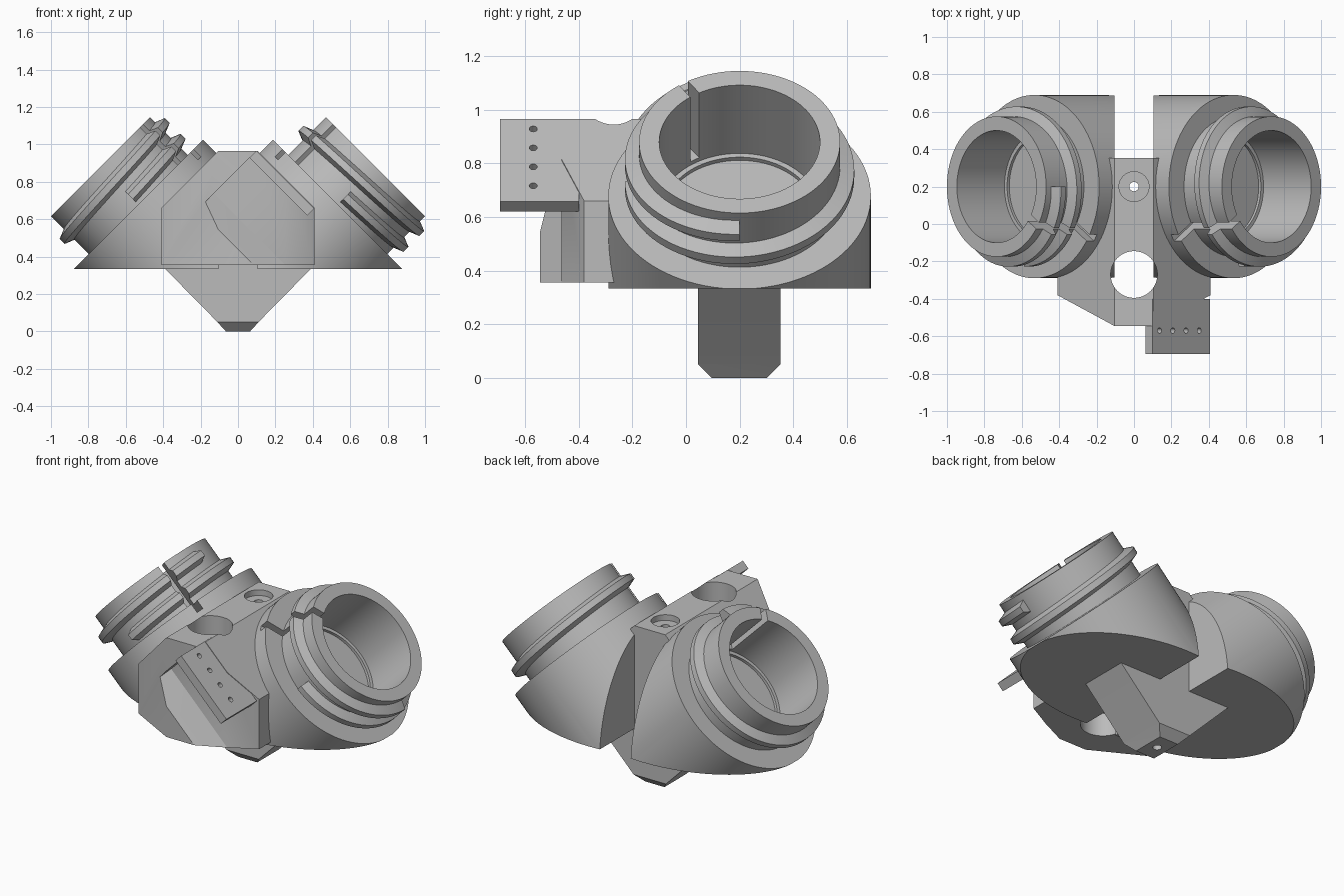
import bpy, bmesh
from math import pi, radians, cos, sin, sqrt
from mathutils import Matrix, Vector

cube = bpy.data.objects.get("Cube")
if cube:
    bpy.data.objects.remove(cube, do_unlink=True)

grey = bpy.data.materials.new("machined grey")
grey.use_nodes = True
colour = (0.5, 0.5, 0.5, 1)
grey.diffuse_color = colour
grey.node_tree.nodes["Principled BSDF"].inputs["Base Color"].default_value = colour

AXIS_Y = 0.2                       # depth of the two socket axes
U0 = 0.1025                        # axial distance of the pivot height
PIVOT = Vector((0, AXIS_Y, 0.145))


def make(name, bm, matrix=Matrix()):
    bm.transform(matrix)
    bmesh.ops.recalc_face_normals(bm, faces=bm.faces)
    mesh = bpy.data.meshes.new(name)
    bm.to_mesh(mesh)
    bm.free()
    mesh.materials.append(grey)
    ob = bpy.data.objects.new(name, mesh)
    bpy.context.collection.objects.link(ob)
    return ob


def slice_off(bm, point, normal):
    """Remove everything beyond a plane and cap the cut."""
    geom = bm.verts[:] + bm.edges[:] + bm.faces[:]
    cut = bmesh.ops.bisect_plane(bm, geom=geom, dist=1e-5, plane_co=point,
                                 plane_no=normal, clear_outer=True)["geom_cut"]
    edges = [e for e in cut if isinstance(e, bmesh.types.BMEdge)]
    bmesh.ops.edgeloop_fill(bm, edges=edges)


def prism(points, y0, y1):
    """Extrude an x-z outline along y."""
    bm = bmesh.new()
    face = bm.faces.new([bm.verts.new((x, y0, z)) for x, z in points])
    new = bmesh.ops.extrude_face_region(bm, geom=[face])["geom"]
    verts = [v for v in new if isinstance(v, bmesh.types.BMVert)]
    bmesh.ops.translate(bm, verts=verts, vec=(0, y1 - y0, 0))
    bmesh.ops.recalc_face_normals(bm, faces=bm.faces)
    return bm


def drill(name, positions, radius, depth, rot=Matrix(), segments=48):
    bm = bmesh.new()
    for p in positions:
        bmesh.ops.create_cone(bm, cap_ends=True, segments=segments, radius1=radius,
                              radius2=radius, depth=depth,
                              matrix=Matrix.Translation(p) @ rot)
    return make(name, bm)


def subtract(cutter, *targets):
    cutter.hide_render = True
    for ob in targets:
        bpy.context.view_layer.objects.active = ob
        mod = ob.modifiers.new("cut", "BOOLEAN")
        mod.operation = "DIFFERENCE"
        mod.solver = "EXACT"
        mod.object = cutter
        bpy.ops.object.modifier_apply(modifier=mod.name)
    bpy.data.objects.remove(cutter, do_unlink=True)


def smooth(*obs):
    bpy.ops.object.select_all(action="DESELECT")
    for ob in obs:
        ob.select_set(True)
    bpy.context.view_layer.objects.active = obs[0]
    bpy.ops.object.shade_smooth_by_angle(angle=radians(30))


def box(x, y, z):
    """Box from three (low, high) ranges."""
    bm = bmesh.new()
    bmesh.ops.create_cube(bm, size=1)
    for v in bm.verts:
        v.co = [r[0] if c < 0 else r[1] for r, c in zip((x, y, z), v.co)]
    return bm


# Front block: clipped diamond with two angled front corners
shoulder = [(-0.41, 0.66), (-0.105, 0.965), (0.105, 0.965), (0.41, 0.66)]
bm = prism(shoulder + [(0.41, 0.355), (-0.41, 0.355)], -0.545, 0.045)
for side in (-1, 1):
    slice_off(bm, (side * 0.105, -0.545, 0), (side * 0.165, -0.305, 0))
front_block = make("front_block", bm)

# Core block with its chamfered lower wedge
wedge = [(0.41, 0.355), (0.115, 0.055), (0.065, 0), (-0.065, 0), (-0.115, 0.055), (-0.41, 0.355)]
bm = prism(shoulder + wedge, 0.045, 0.352)
slice_off(bm, (0, 0.095, 0), (0, -1, -1))
slice_off(bm, (0, 0.302, 0), (0, 1, -1))
core_block = make("core_block", bm)

# Slanted pocket below the plate, drawn in tilted coordinates
tilt = Matrix.Rotation(radians(45), 4, "Y")     # local z runs up and right
pocket = bmesh.new()
section = [(0.43, -0.465), (0.07, -0.705), (1.5, -0.705), (1.5, -0.465)]
face = pocket.faces.new([pocket.verts.new((-0.612, y, v)) for v, y in section])
grown = bmesh.ops.extrude_face_region(pocket, geom=[face])["geom"]
bmesh.ops.translate(pocket, vec=(2, 0, 0),
                    verts=[v for v in grown if isinstance(v, bmesh.types.BMVert)])
subtract(make("pocket_cutter", pocket, tilt), front_block)

# Vertical bores
subtract(drill("main_bore_cutter", [(0, -0.27, 0.6)], 0.125, 2), front_block)
subtract(drill("pin_bore_cutter", [(0, AXIS_Y, 0.5)], 0.025, 2), core_block)
subtract(drill("counterbore_cutter", [(0, AXIS_Y, 0.97)], 0.08, 0.08), core_block)

# Overhanging plate with a row of small holes
plate = make("side_plate", box((-0.612, -0.177), (-0.695, -0.4), (0.7, 0.7535)), tilt)
spots = [tilt @ Vector((-0.56 + 0.1 * i, -0.57, 0.73)) for i in range(4)]
subtract(drill("plate_hole_cutter", spots, 0.015, 0.3, tilt, 20), plate)


def lathe(profile, steps=96):
    bm = bmesh.new()
    verts = [bm.verts.new((r, 0, u - U0)) for r, u in profile]
    edges = [bm.edges.new(pair) for pair in zip(verts, verts[1:])]
    bmesh.ops.spin(bm, geom=verts + edges, cent=(0, 0, 0), axis=(0, 0, 1),
                   angle=2 * pi, steps=steps, use_merge=True)
    bmesh.ops.remove_doubles(bm, verts=bm.verts, dist=1e-5)
    bmesh.ops.recalc_face_normals(bm, faces=bm.faces)
    return bm


def thread(turns=1.25, pitch=0.12, start=0.915, steps=100):
    """Raised trapezoid ridge on a helix."""
    bm = bmesh.new()
    section = [(0.36, -0.045), (0.428, -0.018), (0.428, 0.018), (0.36, 0.045)]
    rings = []
    for i in range(steps + 1):
        t = turns * i / steps
        a = 2 * pi * t - pi / 2
        rings.append([bm.verts.new((r * cos(a), r * sin(a), start + pitch * t + du - U0))
                      for r, du in section])
    for a, b in zip(rings, rings[1:]):
        for k in range(4):
            bm.faces.new((a[k], a[k - 1], b[k - 1], b[k]))
    bm.faces.new(rings[0])
    bm.faces.new(rings[-1])
    return bm


# Two tilted sockets: cropped base, hollow collar, ridge and slot
socket_profile = [(0, 0.765), (0.28, 0.765), (0.28, 0.782), (0.3, 0.782), (0.3, 1.142),
                  (0.375, 1.142), (0.375, 0.856), (0.49, 0.856), (0.49, 0), (0, 0)]
sockets = []
for label, side, slot_angle in (("right", -1, -34), ("left", 1, 214)):
    place = Matrix.Translation(PIVOT) @ Matrix.Rotation(side * radians(45), 4, "Y")
    bm = lathe(socket_profile)
    bm.transform(place)
    slice_off(bm, (side * 0.105, 0, 0), (-side, 0, 0))
    slice_off(bm, (0, 0, 0.333), (0, 0, -1))
    socket = make(label + "_socket", bm)
    ridge = make(label + "_thread", thread(), place)
    slot = box((0.22, 0.6), (-0.02, 0.02), (0.8 - U0, 1.3))
    turn = Matrix.Rotation(radians(slot_angle), 4, "Z")
    subtract(make("slot_cutter", slot, place @ turn), socket, ridge)
    sockets += [socket, ridge]

smooth(front_block, core_block, plate, *sockets)
